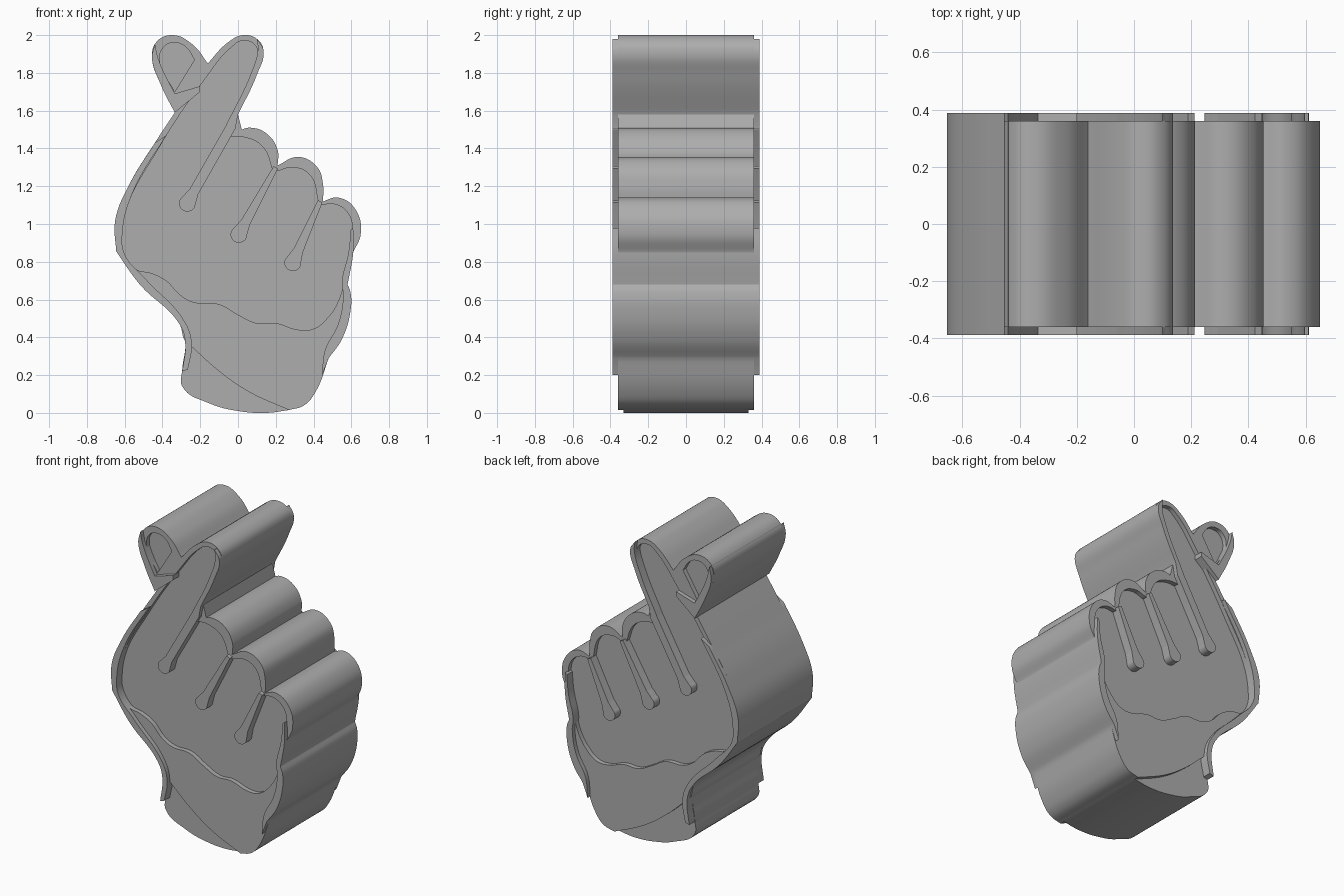
import bpy
import math
from mathutils import Vector

cube = bpy.data.objects.get("Cube")
if cube:
    bpy.data.objects.remove(cube, do_unlink=True)

# Half depths of the three stepped layers
FILL, RIM, LINE = .33, .36, .388
C = True  # marks a sharp corner in an outline

grey = bpy.data.materials.new("plain grey")
grey.use_nodes = True
colour = (.42, .42, .42, 1)
grey.diffuse_color = colour
grey.node_tree.nodes["Principled BSDF"].inputs["Base Color"].default_value = colour


def add_outline(curve, points):
    """Add one closed outline, smooth except at marked corners."""
    spline = curve.splines.new("BEZIER")
    spline.bezier_points.add(len(points) - 1)
    spline.use_cyclic_u = True
    for knot, point in zip(spline.bezier_points, points):
        knot.co = (point[0], point[1], 0)
        kind = "VECTOR" if len(point) > 2 else "AUTO"
        knot.handle_left_type = kind
        knot.handle_right_type = kind


def make_slab(name, depth, outline, holes=()):
    """Extrude an outline, with optional openings, evenly to front and back."""
    curve = bpy.data.curves.new(name, "CURVE")
    curve.dimensions = "2D"
    curve.fill_mode = "BOTH"
    curve.resolution_u = 8
    curve.extrude = depth
    for points in (outline, *holes):
        add_outline(curve, points)
    slab = bpy.data.objects.new(name, curve)
    slab.rotation_euler.x = math.pi / 2
    bpy.context.collection.objects.link(slab)
    bpy.ops.object.select_all(action="DESELECT")
    slab.select_set(True)
    bpy.context.view_layer.objects.active = slab
    bpy.ops.object.convert(target="MESH")
    slab = bpy.context.view_layer.objects.active
    slab.data.materials.clear()
    slab.data.materials.append(grey)
    bpy.ops.object.shade_smooth_by_angle(angle=math.radians(30))
    return slab


def make_finger_line(name, top, bulb, width, radius=.044):
    """Raised crease that widens downward and ends in a round bulb."""
    top, bulb = Vector(top), Vector(bulb)
    along = (top - bulb).normalized()
    side = Vector((along.y, -along.x))
    neck = bulb + along * radius * 1.6
    points = [(*(top + side * width), C), (*(neck + side * radius * .6), C)]
    for step in range(7):
        turn = math.radians(-30 + step * 40)
        offset = side * math.cos(turn) - along * math.sin(turn)
        points.append(tuple(bulb + offset * radius))
    points += [(*(neck - side * radius * .6), C), (*(top - side * width), C)]
    make_slab(name, LINE, points)


# Silhouette: wrist edge, three curled fingers, index finger, thumb, hand side
right_wrist = [(.27, .015, C), (.35, .04), (.41, .11), (.48, .29, C),
               (.55, .39), (.597, .55), (.595, .64), (.58, .68, C)]
curled_fingers = [(.61, .85, C), (.65, .95), (.62, 1.08), (.53, 1.14), (.45, 1.12, C),
                  (.45, 1.21), (.42, 1.3), (.32, 1.355), (.21, 1.31, C),
                  (.21, 1.39), (.15, 1.48), (.06, 1.51), (.02, 1.5, C)]
index_tip = [(0, 1.58, C), (.1, 1.79), (.135, 1.92), (.1, 1.98),
             (.025, 2), (-.055, 1.96), (-.16, 1.85, C)]
thumb_tip = [(-.24, 1.95), (-.35, 2), (-.435, 1.96),
             (-.455, 1.88), (-.41, 1.74), (-.335, 1.59, C)]
hand_side = [(-.44, 1.43), (-.575, 1.21), (-.65, 1.02), (-.645, .855, C),
             (-.52, .68), (-.31, .47), (-.28, .38)]
wrist_base = [(-.295, .23), (-.295, .14), (-.15, .05), (0, .01), (.15, 0)]
upper = right_wrist + curled_fingers + index_tip + thumb_tip + hand_side

make_slab("hand_core", FILL, upper + wrist_base)

# Middle layer: lower wrist and finger rims, opened over the palm and thumb pad
wrist_diagonal = [(-.245, .35, C), (-.1, .22), (.06, .11)]
wave = [(.56, .68, C), (.53, .59), (.48, .51), (.4, .445), (.32, .44),
        (.2, .475), (.1, .475), (0, .52), (-.1, .575), (-.23, .585),
        (-.3, .62), (-.38, .7), (-.46, .74), (-.54, .76), (-.62, .85, C)]
palm_top = [(-.6, 1.05), (-.42, 1.4), (-.18, 1.76), (-.03, 1.94), (.025, 1.97),
            (.095, 1.94), (.09, 1.84), (-.03, 1.56, C),
            (-.04, 1.46, C), (.03, 1.46), (.13, 1.41), (.185, 1.28, C),
            (.21, 1.28, C), (.29, 1.3), (.38, 1.26), (.425, 1.12, C),
            (.44, 1.1, C), (.51, 1.105), (.58, 1.06), (.607, .97), (.59, .85)]
thumb_pad = [(-.415, 1.87), (-.39, 1.94), (-.34, 1.96), (-.28, 1.94),
             (-.23, 1.87, C), (-.335, 1.7, C)]
make_slab("wrist_and_finger_rims", RIM, upper + wrist_diagonal,
          [wave + palm_top, thumb_pad])

# Raised contour lines along the outer edges
make_slab("hand_side_line", LINE,
          [(-.44, 1.43, C)] + hand_side[1:] +
          [(-.295, .22, C), (-.265, .23, C), (-.245, .37), (-.28, .48),
           (-.49, .71), (-.6, .84), (-.612, .95), (-.56, 1.16), (-.38, 1.47, C)])
make_slab("thumb_line", LINE,
          [(-.44, 1.955, C)] + thumb_tip[3:] +
          [(-.2, 1.7, C), (-.2, 1.73, C), (-.335, 1.69, C), (-.42, 1.87)])
make_slab("index_line", LINE,
          [(.1, 1.98, C), (.135, 1.92), (.1, 1.79), (0, 1.58, C),
           (-.015, 1.5, C), (-.06, 1.53, C), (.07, 1.8), (.105, 1.92)])
make_slab("wrist_line", LINE,
          [(.445, .2, C)] + right_wrist[3:] +
          [(.61, .85), (.61, .98, C), (.597, .97, C), (.585, .85),
           (.55, .69), (.557, .62), (.53, .47), (.46, .33)])

# Raised creases between the fingers
for name, top, bulb, width in (
        ("index_crease", (-.035, 1.52), (-.268, 1.11), .026),
        ("middle_crease", (.2, 1.3), (.005, .945), .013),
        ("ring_crease", (.435, 1.12), (.29, .795), .013)):
    make_finger_line(name, top, bulb, width)
